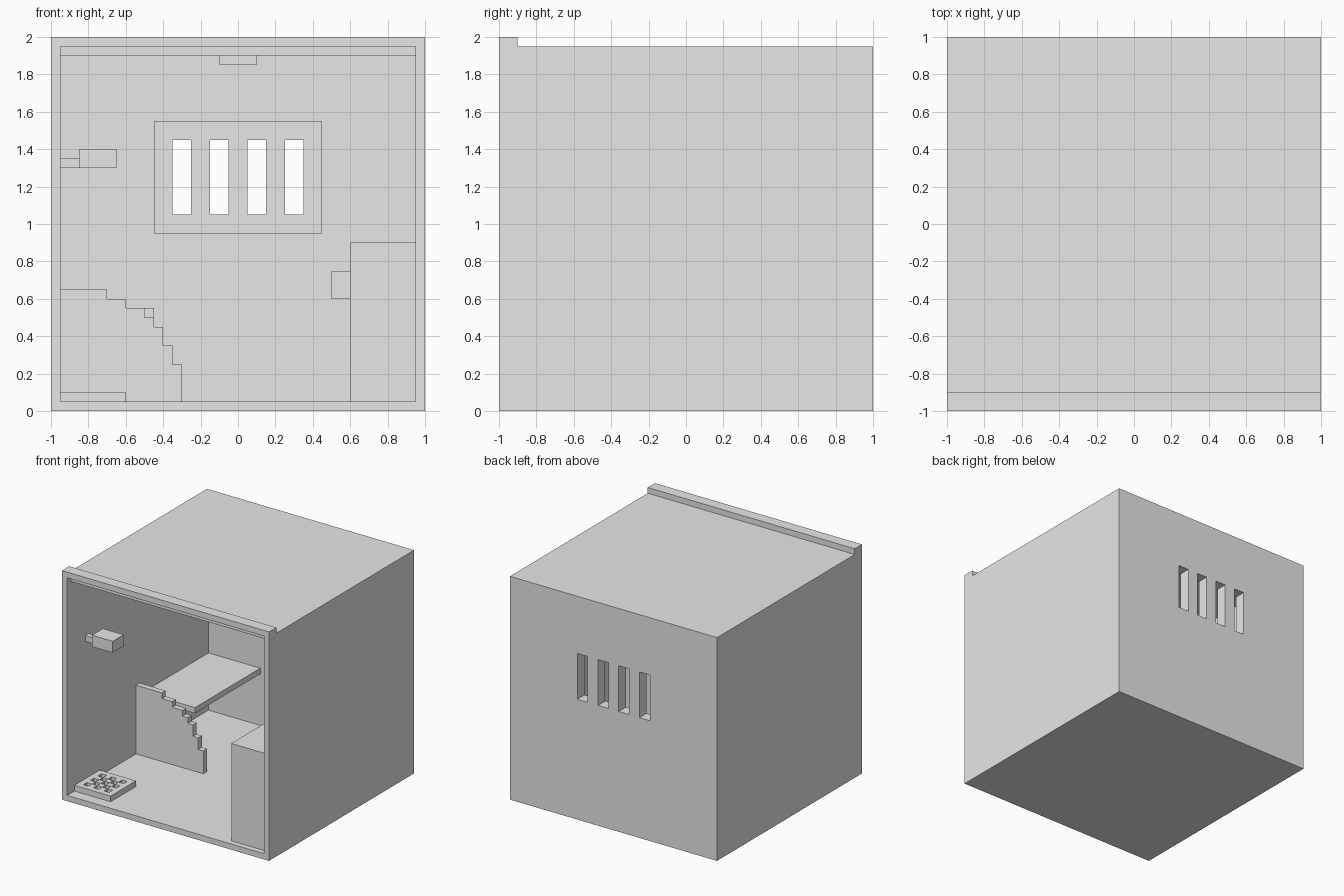
import bpy
import bmesh
from mathutils import Vector

if "Cube" in bpy.data.objects:
    bpy.data.objects.remove(bpy.data.objects["Cube"], do_unlink=True)

U = 0.05  # building module

stone = bpy.data.materials.new("plain_grey")
stone.use_nodes = True
stone.diffuse_color = (0.8, 0.8, 0.8, 1)
stone.node_tree.nodes["Principled BSDF"].inputs["Base Color"].default_value = (0.8, 0.8, 0.8, 1)


def add_object(name, bm):
    bmesh.ops.recalc_face_normals(bm, faces=bm.faces)
    mesh = bpy.data.meshes.new(name)
    bm.to_mesh(mesh)
    bm.free()
    mesh.materials.append(stone)
    obj = bpy.data.objects.new(name, mesh)
    bpy.context.collection.objects.link(obj)
    return obj


def box(name, x, y, z):
    """Box given by its (min, max) extent on each axis."""
    bm = bmesh.new()
    bmesh.ops.create_cube(bm, size=1)
    for v in bm.verts:
        v.co = Vector([(a + b) / 2 + c * (b - a) for (a, b), c in zip((x, y, z), v.co)])
    return add_object(name, bm)


def prism(name, profile, axis, start, end):
    """Extrude a 2D profile along x (profile is y, z) or y (profile is x, z)."""
    bm = bmesh.new()
    place = (lambda a, b: (start, a, b)) if axis == "x" else (lambda a, b: (a, start, b))
    face = bm.faces.new([bm.verts.new(place(a, b)) for a, b in profile])
    moved = bmesh.ops.extrude_face_region(bm, geom=[face])["geom"]
    shift = Vector((end - start, 0, 0) if axis == "x" else (0, end - start, 0))
    bmesh.ops.translate(bm, vec=shift, verts=[g for g in moved if isinstance(g, bmesh.types.BMVert)])
    return add_object(name, bm)


def combine(target, tool, operation):
    """Apply a boolean and discard the tool."""
    mod = target.modifiers.new("shape", "BOOLEAN")
    mod.operation = operation
    mod.solver = "EXACT"
    mod.object = tool
    bpy.context.view_layer.objects.active = target
    bpy.ops.object.modifier_apply(modifier=mod.name)
    bpy.data.objects.remove(tool, do_unlink=True)


# Room shell with a raised lip along the front of the roof
shell = prism("room_shell", [(-1, 0), (1, 0), (1, 1.95), (-0.9, 1.95), (-0.9, 2), (-1, 2)], "x", -1, 1)
combine(shell, box("interior_cut", (-0.95, 0.95), (-1.1, 0.95), (U, 1.9)), "DIFFERENCE")
combine(shell, box("front_groove_cut", (-0.95, 0.95), (-1.1, -0.95), (U, 1.95)), "DIFFERENCE")

# Raised window surround on the back wall, with four barred slots
combine(shell, box("window_surround", (-0.45, 0.45), (0.9, 0.97), (0.95, 1.55)), "UNION")
for i in range(4):
    x = -0.35 + 0.2 * i
    combine(shell, box("slot_cut", (x, x + 0.1), (0.8, 1.1), (1.05, 1.45)), "DIFFERENCE")

# Bed platform and the stepped screen wall in front of it
box("bed_platform", (-0.95, -0.45), (0.05, 0.95), (0.5, 0.55))
steps = [(-0.7, 0.65), (-0.6, 0.6), (-0.5, 0.55), (-0.45, 0.5), (-0.4, 0.45), (-0.35, 0.35), (-0.3, 0.25)]
outline, x = [(-0.95, U)], -0.95
for end, top in steps:
    outline += [(x, top), (end, top)]
    x = end
outline.append((x, U))
prism("stepped_screen_wall", outline, "y", -U, 0)

# Cabinet with a block on its inner side
box("cabinet", (0.6, 0.95), (-0.95, -0.45), (U, 0.9))
box("cabinet_block", (0.5, 0.6), (-0.75, -0.65), (0.6, 0.75))

# Wall camera on a short arm
box("camera_body", (-0.85, -0.65), (-0.8, -0.65), (1.3, 1.4))
box("camera_arm", (-0.95, -0.85), (-0.75, -0.7), (1.3, 1.35))

# Ceiling lamp
box("ceiling_lamp", (-0.1, 0.1), (-0.1, 0.1), (1.85, 1.9))

# Floor drain: a seven by seven grid with a checker of square holes
bm = bmesh.new()
grid = [[bm.verts.new((-0.95 + i * U, -0.9 + j * U, U)) for j in range(8)] for i in range(8)]
for i in range(7):
    for j in range(7):
        inner = 0 < i < 6 and 0 < j < 6
        if not (inner and (i + j) % 2 == 0):
            bm.faces.new((grid[i][j], grid[i + 1][j], grid[i + 1][j + 1], grid[i][j + 1]))
raised = bmesh.ops.extrude_face_region(bm, geom=bm.faces[:])["geom"]
bmesh.ops.translate(bm, vec=(0, 0, U), verts=[g for g in raised if isinstance(g, bmesh.types.BMVert)])
add_object("floor_drain", bm)
